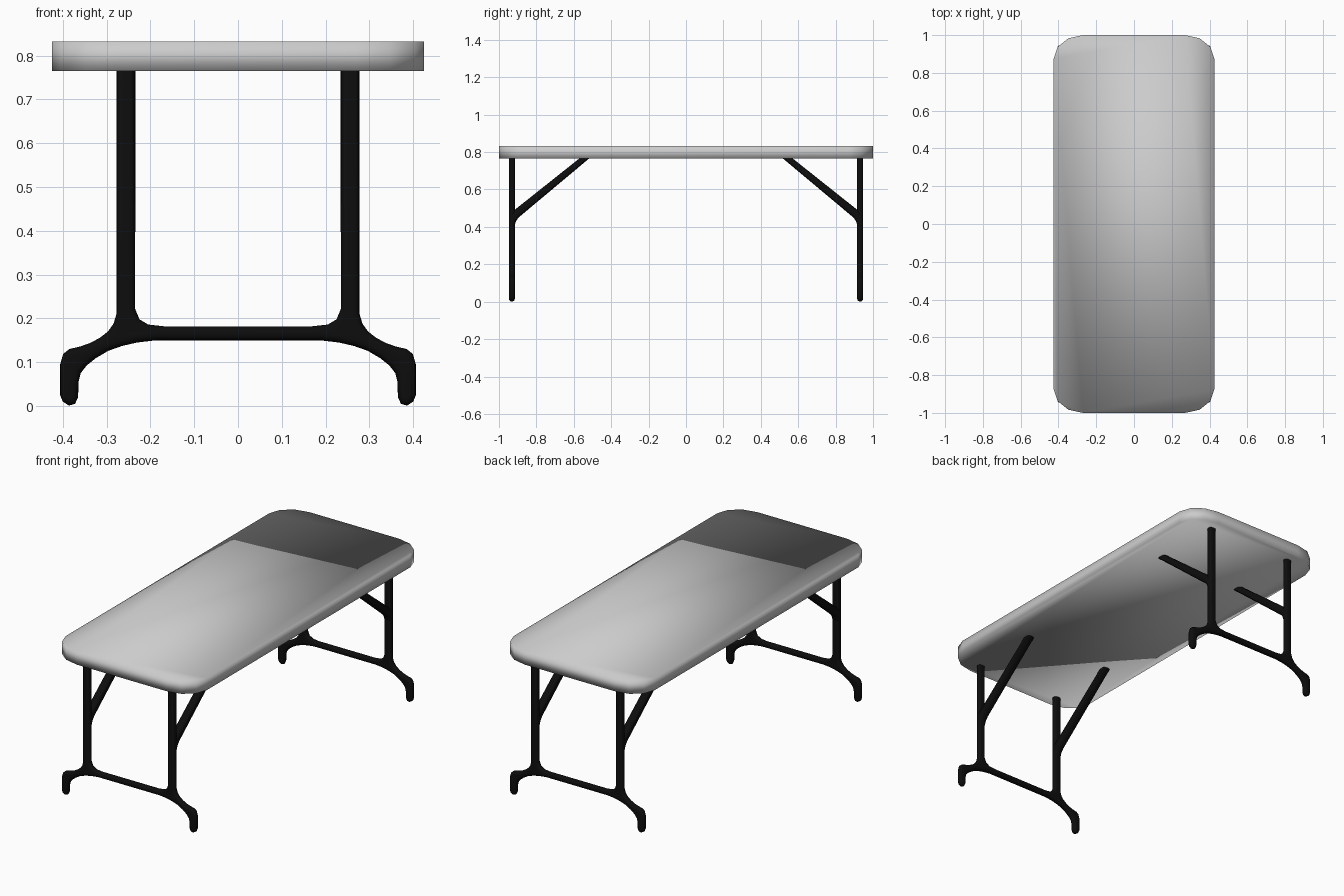
import bpy, bmesh, math
from mathutils import Vector

if "Cube" in bpy.data.objects:
    bpy.data.objects.remove(bpy.data.objects["Cube"])

black = bpy.data.materials.new("black_metal")
black.diffuse_color = (0.004, 0.004, 0.004, 1)
black.use_nodes = True
black.node_tree.nodes["Principled BSDF"].inputs["Base Color"].default_value = black.diffuse_color


def make_object(name, bm, material=None, angle=None):
    bmesh.ops.recalc_face_normals(bm, faces=bm.faces)
    for f in bm.faces:
        f.smooth = True
    mesh = bpy.data.meshes.new(name)
    bm.to_mesh(mesh)
    bm.free()
    ob = bpy.data.objects.new(name, mesh)
    bpy.context.collection.objects.link(ob)
    if material:
        mesh.materials.append(material)
    if angle:
        bpy.ops.object.select_all(action='DESELECT')
        ob.select_set(True)
        bpy.context.view_layer.objects.active = ob
        bpy.ops.object.shade_smooth_by_angle(angle=math.radians(angle))
    return ob


def inward(points):
    """Mitred inward directions of a closed outline."""
    pts = [Vector(p) for p in points]
    n = len(pts)
    area = sum(pts[i].x * pts[(i + 1) % n].y - pts[(i + 1) % n].x * pts[i].y for i in range(n))
    s = 1 if area > 0 else -1
    dirs = []
    for i in range(n):
        a = (pts[i] - pts[i - 1]).normalized()
        b = (pts[(i + 1) % n] - pts[i]).normalized()
        na, nb = Vector((-a.y, a.x)) * s, Vector((-b.y, b.x)) * s
        m = (na + nb).normalized()
        dirs.append(m / max(m.dot(na), 0.7))
    return pts, dirs


def rounded_slab(name, points, half, inset, place, steps=8):
    """Outline thickened both ways with an oval rim; place maps (u, v, depth) to xyz."""
    pts, dirs = inward(points)
    bm = bmesh.new()
    rings = []
    for k in range(steps + 1):
        t = -math.pi / 2 + math.pi * k / steps
        ring = []
        for p, d in zip(pts, dirs):
            q = p + d * inset * (1 - math.cos(t))
            ring.append(bm.verts.new(place(q.x, q.y, half * math.sin(t))))
        rings.append(ring)
    n = len(pts)
    for r0, r1 in zip(rings, rings[1:]):
        for i in range(n):
            j = (i + 1) % n
            bm.faces.new((r0[i], r0[j], r1[j], r1[i]))
    bm.faces.new(rings[0])
    bm.faces.new(rings[-1])
    return make_object(name, bm, black, 45)


# Tabletop: rounded rectangle, softly shaded
bm = bmesh.new()
outline = []
for sx, sy, start in ((1, 1, 0), (-1, 1, 90), (-1, -1, 180), (1, -1, 270)):
    for k in range(4):
        a = math.radians(start + 30 * k)
        outline.append((sx * 0.27 + 0.155 * math.cos(a), sy * 0.875 + 0.125 * math.sin(a)))
base = bm.faces.new([bm.verts.new((x, y, 0.765)) for x, y in outline])
top = bmesh.ops.extrude_face_region(bm, geom=[base], use_keep_orig=True)
bmesh.ops.translate(bm, vec=(0, 0, 0.067),
                    verts=[v for v in top["geom"] if isinstance(v, bmesh.types.BMVert)])
make_object("tabletop", bm)

# Leg frame outline (right half): crossbar top, post, foot, crossbar underside
half_frame = [
    (0.17, 0.182), (0.205, 0.186), (0.225, 0.198), (0.235, 0.222), (0.235, 0.79),
    (0.277, 0.79), (0.277, 0.212), (0.284, 0.188), (0.297, 0.170), (0.315, 0.156),
    (0.337, 0.144), (0.360, 0.136), (0.385, 0.130), (0.399, 0.119), (0.406, 0.095),
    (0.406, 0.025), (0.400, 0.010), (0.386, 0.001), (0.372, 0.005), (0.365, 0.020),
    (0.364, 0.055), (0.359, 0.075), (0.346, 0.092), (0.325, 0.109), (0.296, 0.126),
    (0.265, 0.137), (0.230, 0.145), (0.187, 0.150)]
frame = half_frame + [(-x, z) for x, z in reversed(half_frame)]

# Diagonal brace outline (distance from centre, height)
brace = [
    (0.489, 0.79), (0.540, 0.79), (0.925, 0.484), (0.942, 0.46), (0.942, 0.385),
    (0.918, 0.385), (0.915, 0.412), (0.907, 0.434), (0.893, 0.452)]

for side, label in ((-1, "front"), (1, "back")):
    rounded_slab(label + "_leg_frame", frame, 0.016, 0.014,
                 lambda u, v, d: (u, side * 0.931 + d, v))
    for sx, hand in ((-1, "left"), (1, "right")):
        rounded_slab(f"{label}_{hand}_brace", brace, 0.0215, 0.013,
                     lambda u, v, d: (sx * 0.256 + d, side * u, v))
